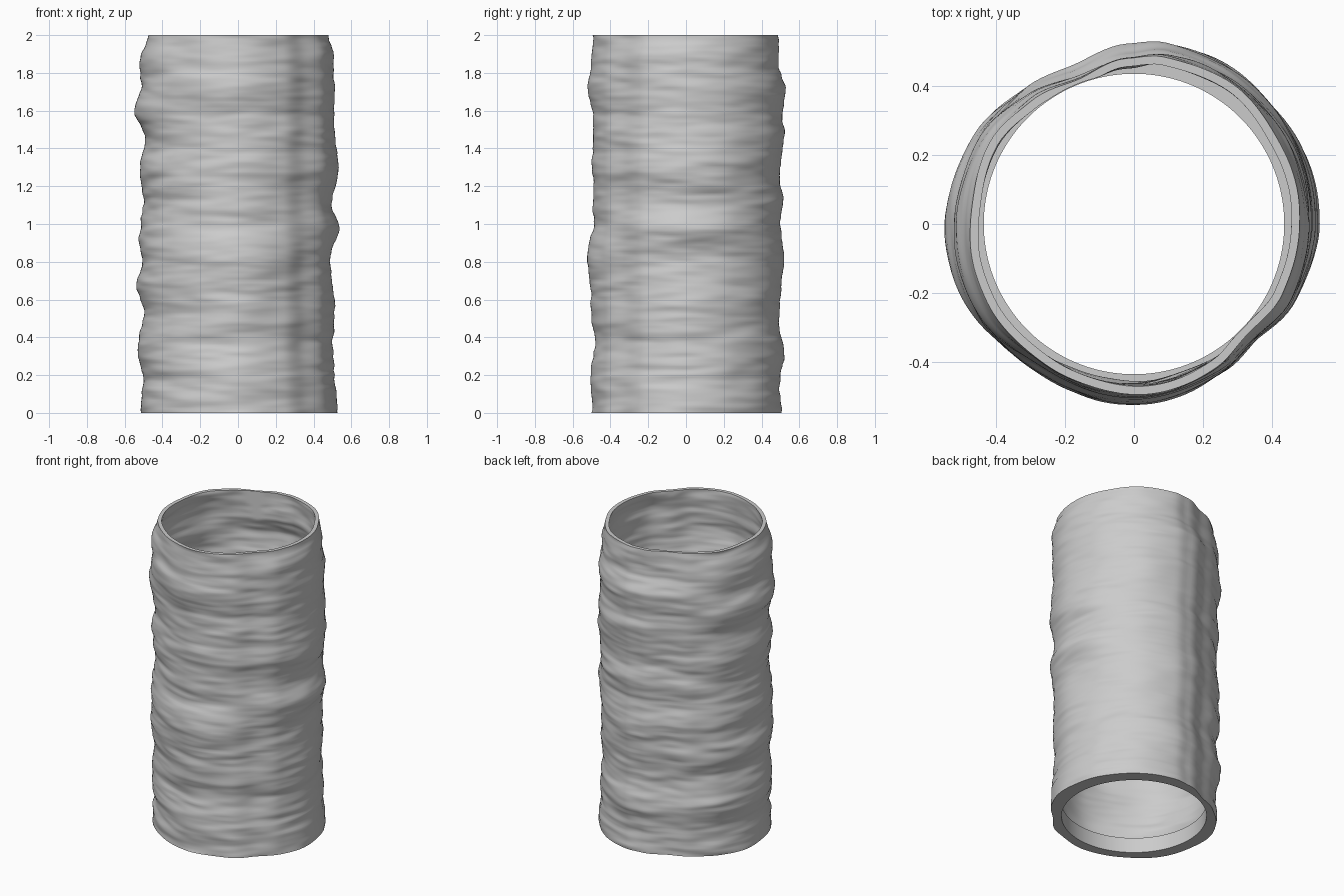
import bpy, bmesh, math
from mathutils import Vector, noise

cube = bpy.data.objects.get("Cube")
if cube:
    bpy.data.objects.remove(cube, do_unlink=True)

SEGMENTS, ROWS = 144, 180
HEIGHT, WALL = 2.0, 0.024
LIP_RADIUS, LIP_HEIGHT = 0.435, 0.10

# Wall profiles (height, radius) on the four sides
LEFT = [(0, .53), (.05, .53), (.2, .51), (.4, .5), (.6, .51), (.8, .49), (.98, .53),
        (1.1, .5), (1.3, .53), (1.6, .51), (1.9, .51), (2, .48)]
BACK = [(0, .49), (.2, .49), (.3, .51), (.5, .48), (.7, .5), (.82, .515), (1, .485),
        (1.1, .505), (1.25, .49), (1.48, .515), (1.6, .5), (1.72, .52), (1.85, .48), (2, .48)]
RIGHT = [(0, .51), (.2, .5), (.35, .53), (.53, .5), (.68, .535), (.8, .505), (.9, .525),
         (1.1, .5), (1.3, .52), (1.43, .49), (1.6, .54), (1.75, .51), (1.85, .52), (2, .475)]
FRONT = [(0, .5), (.2, .505), (.35, .48), (.5, .5), (.65, .5), (.82, .525), (1, .49),
         (1.4, .495), (1.6, .49), (1.73, .52), (1.85, .5), (2, .495)]
SIDES = [LEFT, BACK, RIGHT, FRONT]
# Lengthwise lobes and dents (degrees, radius offset)
LOBES = [(0, 0), (30, .005), (60, .015), (80, .015), (92, 0), (112, -.03), (130, -.015),
         (150, 0), (210, .004), (240, -.01), (270, 0), (300, -.014), (316, -.03),
         (335, -.008), (360, 0)]


def ease(t):
    return t * t * (3 - 2 * t)


def sample(points, x):
    for (x0, y0), (x1, y1) in zip(points, points[1:]):
        if x <= x1:
            return y0 + (y1 - y0) * ease((x - x0) / (x1 - x0))
    return points[-1][1]


def outer_radius(angle, z):
    quarter = angle / (math.pi / 2)
    i = int(quarter) % 4
    t = ease(quarter - int(quarter))
    r = sample(SIDES[i], z) * (1 - t) + sample(SIDES[(i + 1) % 4], z) * t
    r += sample(LOBES, math.degrees(angle))
    # Horizontal wrinkles, stretched around the tube
    c, s = math.cos(angle), math.sin(angle)
    r += .009 * noise.noise(Vector((c * 1.6, s * 1.6, z * 9)))
    r += .007 * noise.noise(Vector((c * 2.2 + 7, s * 2.2, z * 20)))
    r += .003 * noise.noise(Vector((c * 3 + 3, s * 3 + 5, z * 42)))
    return r


bm = bmesh.new()


def ring(radius_at, z):
    verts = []
    for k in range(SEGMENTS):
        a = 2 * math.pi * k / SEGMENTS
        r = radius_at(a)
        verts.append(bm.verts.new((r * math.cos(a), r * math.sin(a), z)))
    return verts


# Closed cross-section: up the outside, over the rim, down the inside, round the lip
rings = []
for j in range(ROWS + 1):
    z = HEIGHT * j / ROWS
    rings.append(ring(lambda a: outer_radius(a, z), z))
inner_rows = ROWS - 10
for j in range(inner_rows, -1, -1):
    z = LIP_HEIGHT + (HEIGHT - LIP_HEIGHT) * j / inner_rows
    rings.append(ring(lambda a: max(outer_radius(a, z) - WALL, LIP_RADIUS + .002), z))
for z in (LIP_HEIGHT, 0):
    rings.append(ring(lambda a: LIP_RADIUS, z))

for low, high in zip(rings, rings[1:] + rings[:1]):
    for k in range(SEGMENTS):
        n = (k + 1) % SEGMENTS
        bm.faces.new((low[k], low[n], high[n], high[k]))
bmesh.ops.recalc_face_normals(bm, faces=bm.faces)

mesh = bpy.data.meshes.new("wrinkled_tube")
bm.to_mesh(mesh)
bm.free()
tube = bpy.data.objects.new("wrinkled_tube", mesh)
bpy.context.collection.objects.link(tube)

# Single plain grey
grey = bpy.data.materials.new("light_grey")
grey.use_nodes = True
colour = (.6, .6, .6, 1)
grey.diffuse_color = colour
grey.node_tree.nodes["Principled BSDF"].inputs["Base Color"].default_value = colour
mesh.materials.append(grey)

bpy.ops.object.select_all(action='DESELECT')
tube.select_set(True)
bpy.context.view_layer.objects.active = tube
bpy.ops.object.shade_smooth_by_angle(angle=math.radians(40))
